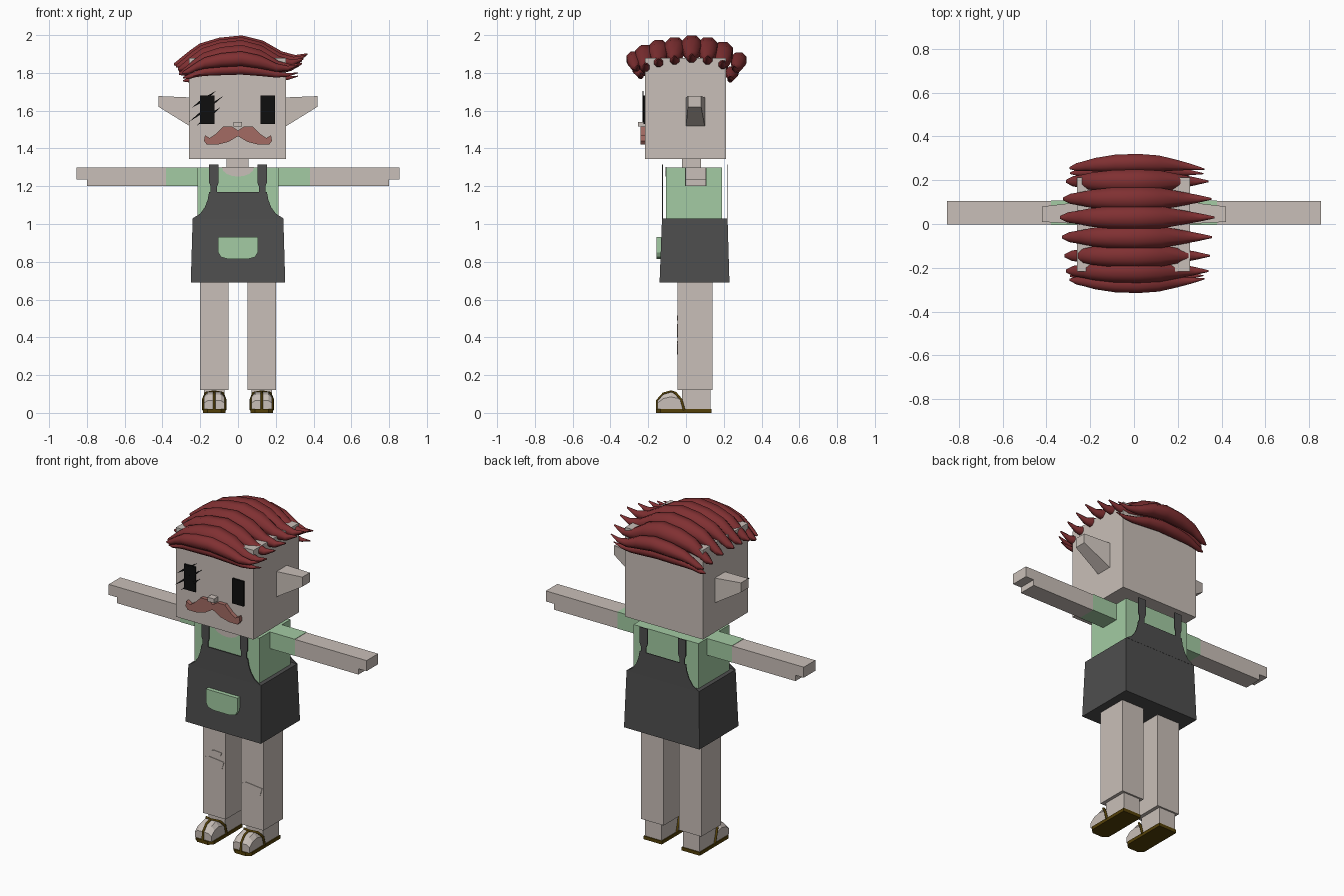
import bpy, bmesh, math
from mathutils import Vector

cube = bpy.data.objects.get("Cube")
if cube:
    bpy.data.objects.remove(cube, do_unlink=True)


def make_mat(name, rgb):
    lin = [((c / 255 + 0.055) / 1.055) ** 2.4 for c in rgb] + [1]
    m = bpy.data.materials.new(name)
    m.use_nodes = True
    m.diffuse_color = lin
    m.node_tree.nodes["Principled BSDF"].inputs["Base Color"].default_value = lin
    return m


skin = make_mat("skin", (201, 191, 184))
green = make_mat("shirt green", (163, 203, 163))
charcoal = make_mat("apron charcoal", (78, 78, 78))
red = make_mat("hair red", (128, 48, 50))
black = make_mat("eye black", (14, 14, 14))
brown = make_mat("sandal brown", (84, 64, 8))
rose = make_mat("moustache rose", (163, 107, 99))


def finish(bm, name, mat):
    bmesh.ops.recalc_face_normals(bm, faces=bm.faces[:])
    me = bpy.data.meshes.new(name)
    bm.to_mesh(me)
    bm.free()
    me.materials.append(mat)
    ob = bpy.data.objects.new(name, me)
    bpy.context.collection.objects.link(ob)
    return ob


def loft(name, mat, rings):
    """Skin a list of equal-sized point rings and cap both ends."""
    bm = bmesh.new()
    vs = [[bm.verts.new(p) for p in r] for r in rings]
    n = len(rings[0])
    for a, b in zip(vs, vs[1:]):
        for i in range(n):
            j = (i + 1) % n
            bm.faces.new((a[i], a[j], b[j], b[i]))
    bm.faces.new(vs[0])
    bm.faces.new(vs[-1][::-1])
    return finish(bm, name, mat)


def rect(x, y, z):
    return [(x[0], y[0], z), (x[1], y[0], z), (x[1], y[1], z), (x[0], y[1], z)]


def box(name, mat, x, y, z):
    return loft(name, mat, [rect(x, y, z[0]), rect(x, y, z[1])])


def plate(name, mat, pts, y, depth=0.005):
    """Extrude an x-z outline backwards from y."""
    return loft(name, mat, [[(px, y + d, pz) for px, pz in pts] for d in (0, depth)])


def mirrored(half):
    return half + [(-x, z) for x, z in reversed(half) if x > 0]


def strap(name, mat, pts, radius):
    cu = bpy.data.curves.new(name, "CURVE")
    cu.dimensions = "3D"
    cu.bevel_depth = radius
    cu.bevel_resolution = 1
    cu.use_fill_caps = True
    sp = cu.splines.new("POLY")
    sp.points.add(len(pts) - 1)
    for p, co in zip(sp.points, pts):
        p.co = (*co, 1)
    cu.materials.append(mat)
    ob = bpy.data.objects.new(name, cu)
    bpy.context.collection.objects.link(ob)


# Head, neck and nose
box("head", skin, (-0.26, 0.255), (-0.217, 0.212), (1.345, 1.88))
box("neck", skin, (-0.06, 0.055), (-0.02, 0.08), (1.28, 1.35))
box("nose", skin, (-0.025, 0.02), (-0.255, -0.21), (1.515, 1.54))

# Eyes and lashes
box("right_eye", black, (-0.2, -0.125), (-0.226, -0.217), (1.53, 1.68))
box("left_eye", black, (0.12, 0.195), (-0.226, -0.217), (1.53, 1.68))
for a, b in (((-0.245, 1.615), (-0.115, 1.705)),
             ((-0.26, 1.54), (-0.075, 1.68)),
             ((-0.22, 1.52), (-0.09, 1.62))):
    a, b = Vector(a), Vector(b)
    mid = (a + b) / 2
    off = (b - a).orthogonal().normalized() * 0.009
    plate("eyelash", black, [a, mid + off, b, mid - off], -0.229)

# Moustache
plate("moustache", rose, mirrored([
    (0, 1.495), (0.03, 1.515), (0.08, 1.515), (0.12, 1.475), (0.15, 1.455),
    (0.175, 1.47), (0.18, 1.44), (0.165, 1.42), (0.11, 1.42), (0.05, 1.435),
    (0, 1.465)]), -0.24, 0.025)

# Shirt, neckline and hips
box("shirt", green, (-0.215, 0.215), (-0.105, 0.19), (0.98, 1.3))
plate("neckline", skin, [(0.085 * math.cos(t * math.pi / 8),
      1.301 - 0.05 * math.sin(t * math.pi / 8)) for t in range(9)], -0.108)
box("hips", skin, (-0.235, 0.235), (-0.125, 0.215), (0.7, 0.98))

# Apron skirt, bibs and shoulder straps
loft("apron_skirt", charcoal, [rect((-0.25, 0.25), (-0.14, 0.23), 0.69),
     rect((-0.24, 0.24), (-0.127, 0.22), 1.03),
     rect((-0.21, 0.21), (-0.1, 0.185), 1.03),
     rect((-0.236, 0.236), (-0.126, 0.216), 0.69)])
for side, y in (("front", -0.128), ("back", 0.216)):
    plate(side + "_bib", charcoal, mirrored([
        (0.24, 1.03), (0.2, 1.055), (0.175, 1.09), (0.16, 1.13), (0.153, 1.17)]), y)
    for s in (-1, 1):
        plate(side + "_strap", charcoal, [(s * x, z) for x, z in (
            (0.11, 1.165), (0.145, 1.165), (0.145, 1.2), (0.153, 1.22),
            (0.153, 1.315), (0.102, 1.315), (0.102, 1.22), (0.11, 1.2))], y)
plate("apron_pocket", green, mirrored([
    (0.105, 0.93), (0.105, 0.85), (0.09, 0.825), (0.055, 0.815)]), -0.155, 0.03)

for side, s in (("left", 1), ("right", -1)):
    # Ears
    loft(side + "_ear", skin, [
        [(s * x, y, z) for y, z in ((y0, z0), (y1, z0), (y1, z1), (y0, z1))]
        for x, y0, y1, z0, z1 in ((0.25, 0, 0.1, 1.515, 1.67),
                                  (0.42, 0.01, 0.08, 1.62, 1.677))])
    # Arms with a stepped hand
    box(side + "_sleeve", green, (s * 0.2, s * 0.38), (-0.005, 0.108), (1.2, 1.3))
    plate(side + "_arm", skin, [(s * x, z) for x, z in (
        (0.38, 1.2), (0.8, 1.2), (0.8, 1.235), (0.855, 1.235),
        (0.855, 1.298), (0.38, 1.298))], -0.003, 0.109)
    # Legs
    box(side + "_leg", skin, (s * 0.05, s * 0.2), (-0.045, 0.14), (0.12, 0.75))
    # Feet
    c = s * 0.126
    box(side + "_heel", skin, (c - 0.055, c + 0.055), (-0.02, 0.13), (0.02, 0.12))
    toe = [(-0.01, 0.02), (-0.15, 0.02), (-0.15, 0.065), (-0.12, 0.098),
           (-0.08, 0.11), (-0.04, 0.098), (-0.01, 0.06)]
    loft(side + "_toes", skin, [
        [(c + x, y, 0.02 + (z - 0.02) * k) for y, z in toe]
        for x, k in ((-0.055, 0.72), (-0.035, 1), (0.035, 1), (0.055, 0.72))])
    # Sandals
    sole = [(-0.06, -0.135), (-0.035, -0.158), (0.035, -0.158), (0.06, -0.135),
            (0.06, 0.135), (-0.06, 0.135)]
    loft(side + "_sole", brown, [[(c + x, y, z) for x, y in sole] for z in (0, 0.02)])
    strap(side + "_toe_strap", brown, [(c, -0.153, 0.015), (c, -0.152, 0.066),
          (c, -0.12, 0.102), (c, -0.08, 0.113)], 0.007)
    strap(side + "_foot_strap", brown, [(c + q * x, y, z) for q, x, y, z in (
        (-1, 0.058, -0.01, 0.015), (-1, 0.058, -0.025, 0.07), (-1, 0.045, -0.055, 0.105),
        (1, 0, -0.08, 0.113), (1, 0.045, -0.055, 0.105),
        (1, 0.058, -0.025, 0.07), (1, 0.058, -0.01, 0.015))], 0.007)

# Knee scuffs
for cx, cz, w, h in ((-0.13, 0.435, 0.07, 0.036), (0.123, 0.345, 0.07, 0.036),
                     (-0.108, 0.502, 0.033, 0.014)):
    plate("knee_scuff", skin, [(cx + w * x, cz + h * z) for x, z in (
        (-1, 0.6), (-0.5, 1), (0.5, 0.8), (1, 0.7), (0.8, -0.6), (0.3, -1),
        (-0.5, -0.9), (-0.9, -0.2))], -0.048)

# Hair locks: swept along x, drooping on the right, flicked up on the left
PROFILE = ((-0.335, -0.1, 0.12), (-0.3, -0.088, 0.45), (-0.25, -0.055, 0.6),
           (-0.2, -0.03, 0.8), (-0.1, -0.01, 1), (0.02, 0, 1.05), (0.13, -0.022, 0.95),
           (0.23, -0.062, 0.6), (0.3, -0.068, 0.35), (0.365, -0.045, 0.08))


def hair_lock(name, y, top, ry, rz, length, bend, spread):
    rings = []
    for x, dz, r in PROFILE:
        cy = y * (1 + spread * (1 - (x / 0.37) ** 2))
        rings.append([(x * length, cy + r * ry * math.cos(a),
                       top - rz + dz * bend + r * rz * math.sin(a))
                      for a in (k * math.pi / 4 + 0.39 for k in range(8))])
    ob = loft(name, red, rings)
    bpy.ops.object.select_all(action="DESELECT")
    ob.select_set(True)
    bpy.context.view_layer.objects.active = ob
    bpy.ops.object.shade_smooth_by_angle(angle=math.radians(50))


for y, top, length in ((-0.215, 1.95, 0.93), (-0.145, 1.975, 0.95), (-0.06, 1.99, 0.98),
                       (0.03, 2.0, 1.01), (0.115, 1.99, 0.97), (0.195, 1.965, 0.93)):
    hair_lock("crown_lock", y, top, 0.056, 0.055, length, 1, 0)
hair_lock("front_lock", -0.25, 1.915, 0.042, 0.04, 0.88, 0.75, 0.1)
hair_lock("back_lock", 0.25, 1.91, 0.042, 0.04, 0.88, 0.75, 0.12)
hair_lock("front_fringe", -0.235, 1.85, 0.035, 0.03, 0.87, 0.45, 0.06)
hair_lock("back_fringe", 0.23, 1.835, 0.035, 0.032, 0.87, 0.45, 0.06)
